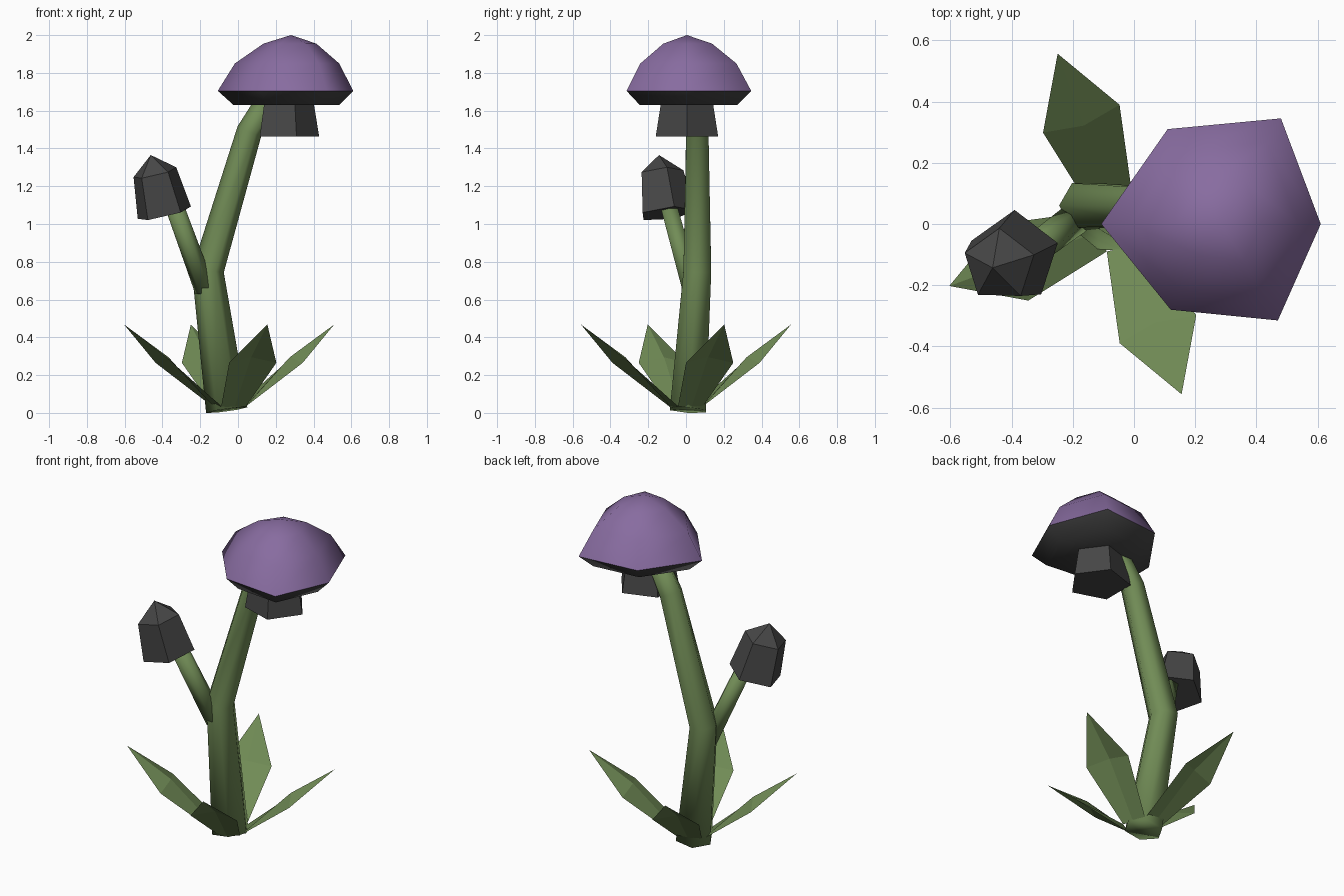
import bpy
from math import cos, sin, pi, radians
from mathutils import Vector, Matrix

if "Cube" in bpy.data.objects:
    bpy.data.objects.remove(bpy.data.objects["Cube"])


def material(name, rgb):
    m = bpy.data.materials.new(name)
    m.diffuse_color = (*rgb, 1)
    m.use_nodes = True
    m.node_tree.nodes["Principled BSDF"].inputs["Base Color"].default_value = m.diffuse_color
    return m


GREEN = material("leaf green", (0.165, 0.262, 0.093))
PURPLE = material("cap purple", (0.246, 0.150, 0.352))
GREY = material("dark grey", (0.061, 0.061, 0.061))


def make(name, verts, faces, mat, smooth=False):
    me = bpy.data.meshes.new(name)
    me.from_pydata([tuple(v) for v in verts], [], faces)
    me.materials.append(mat)
    for p in me.polygons:
        p.use_smooth = smooth
    ob = bpy.data.objects.new(name, me)
    bpy.context.collection.objects.link(ob)
    return ob


def loft(name, rings, mat, smooth=False, start=True, end=True, tip=None):
    """Skin equal rings listed bottom to top, with optional end faces or a tip."""
    n = len(rings[0])
    verts = [v for r in rings for v in r]
    faces = [(k*n + i, k*n + (i+1) % n, (k+1)*n + (i+1) % n, (k+1)*n + i)
             for k in range(len(rings) - 1) for i in range(n)]
    last = (len(rings) - 1) * n
    if start:
        faces.append(tuple(reversed(range(n))))
    if tip is not None:
        verts.append(tip)
        faces += [(last + i, last + (i+1) % n, len(verts) - 1) for i in range(n)]
    elif end:
        faces.append(tuple(range(last, last + n)))
    return make(name, verts, faces, mat, smooth)


def ring(centre, axis, r, n, phase=0.0):
    z = Vector(axis).normalized()
    x = (Vector((1, 0, 0)) - z * z.x).normalized()
    y = z.cross(x)
    return [Vector(centre) + r * (x * cos(phase + 2*pi*i/n) + y * sin(phase + 2*pi*i/n))
            for i in range(n)]


def tube(name, path, radii, mat, n=6):
    p = [Vector(q) for q in path]
    rings = []
    for i, c in enumerate(p):
        d = Vector()
        if i > 0:
            d += (c - p[i-1]).normalized()
        if i < len(p) - 1:
            d += (p[i+1] - c).normalized()
        rings.append(ring(c, d, radii[i], n))
    return loft(name, rings, mat, smooth=True)


# Main stem and side branch
tube("main_stem", [(-0.06, 0.01, 0.015), (-0.16, 0.06, 0.75), (0.06, 0.06, 1.49), (0.16, 0.05, 1.66)],
     [0.11, 0.085, 0.068, 0.06], GREEN)
tube("side_branch", [(-0.175, 0.03, 0.65), (-0.335, -0.09, 1.09)], [0.055, 0.05], GREEN)

# Mushroom cap: irregular six-sided outline scaled per level
RIM = [(0.61, 0), (0.48, 0.345), (0.11, 0.31), (-0.107, 0), (0.12, -0.28), (0.47, -0.315)]


def cap_ring(cx, scale, z):
    return [Vector((cx + (x - 0.252) * scale, 0.005 + (y - 0.005) * scale, z)) for x, y in RIM]


rim = cap_ring(0.252, 1.0, 1.705)
loft("cap_top", [rim, cap_ring(0.26, 0.77, 1.85), cap_ring(0.275, 0.39, 1.955)],
     PURPLE, smooth=True, start=False, tip=Vector((0.28, 0.005, 2.0)))
loft("cap_underside", [cap_ring(0.256, 0.78, 1.63), rim], GREY, smooth=True, end=False)

# Five-sided flared collar under the cap
loft("collar", [ring((0.256, 0.005, 1.462), (0, 0, 1), 0.174, 5),
                ring((0.256, 0.005, 1.65), (0, 0, 1), 0.143, 5)], GREY)

# Closed bud on the branch
axis = (-0.07, -0.035, 0.30)
loft("bud", [ring((-0.39, -0.105, 1.055), axis, 0.152, 5, pi/2),
             ring((-0.44, -0.135, 1.27), axis, 0.122, 5, pi/2)],
     GREY, tip=Vector((-0.462, -0.143, 1.365)))

# Four folded leaves around the base
LEAF = [(0.07, -0.07, 0.035), (0.08, 0, 0.025), (0.07, 0.07, 0.035),
        (0.366, -0.133, 0.265), (0.342, 0, 0.295), (0.366, 0.133, 0.265), (0.592, 0, 0.468)]
for k in range(4):
    rot = Matrix.Rotation(radians(-70 + 90 * k), 3, 'Z')
    make("leaf_%d" % (k + 1), [rot @ Vector(v) + Vector((-0.047, 0, 0)) for v in LEAF],
         [(0, 3, 4, 1), (1, 4, 5, 2), (3, 6, 4), (4, 6, 5)], GREEN)
